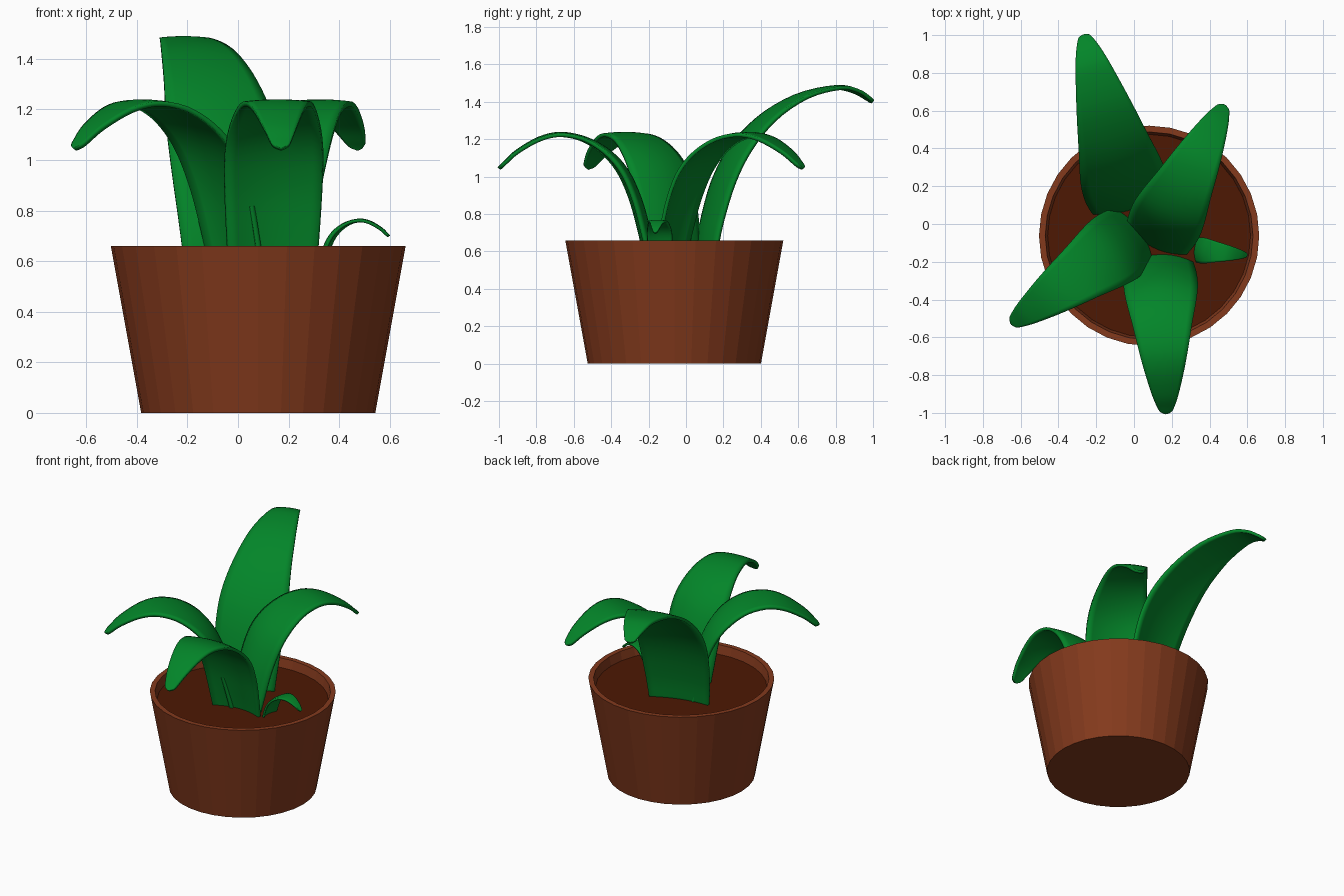
import bpy
import bmesh
import math
from mathutils import Vector

cube = bpy.data.objects.get("Cube")
if cube:
    bpy.data.objects.remove(cube, do_unlink=True)


def material(name, color):
    mat = bpy.data.materials.new(name)
    mat.use_nodes = True
    mat.diffuse_color = (*color, 1)
    bsdf = next(n for n in mat.node_tree.nodes if n.type == 'BSDF_PRINCIPLED')
    bsdf.inputs["Base Color"].default_value = (*color, 1)
    return mat


GREEN = material("leaf green", (0.001, 0.235, 0.022))
CLAY = material("terracotta", (0.23, 0.042, 0.012))
SOIL = material("dark soil", (0.075, 0.009, 0.001))
CENTER = Vector((0.08, -0.0625, 0))


def add_object(name, bm, mat):
    bmesh.ops.recalc_face_normals(bm, faces=bm.faces)
    mesh = bpy.data.meshes.new(name)
    bm.to_mesh(mesh)
    bm.free()
    mesh.materials.append(mat)
    obj = bpy.data.objects.new(name, mesh)
    bpy.context.collection.objects.link(obj)
    return obj


def lathe(name, profile, mat, sides=32):
    """Spin (radius, z) points around the pot axis, closing both ends."""
    bm = bmesh.new()
    rings = []
    for r, z in profile:
        angles = [2 * math.pi * i / sides for i in range(sides)]
        rings.append([bm.verts.new(CENTER + Vector((r * math.cos(a), r * math.sin(a), z)))
                      for a in angles])
    for low, high in zip(rings, rings[1:]):
        for i in range(sides):
            j = (i + 1) % sides
            bm.faces.new((low[i], low[j], high[j], high[i]))
    bm.faces.new(rings[0])
    bm.faces.new(rings[-1])
    return add_object(name, bm, mat)


def spline(points, steps):
    """Catmull-Rom samples through a list of vectors."""
    pts = [2 * points[0] - points[1], *points, 2 * points[-1] - points[-2]]
    out = []
    for a, b, c, d in zip(pts, pts[1:], pts[2:], pts[3:]):
        for k in range(steps):
            t = k / steps
            out.append(0.5 * (2 * b + (c - a) * t + (2 * a - 5 * b + 4 * c - d) * t * t
                              + (3 * b - a - 3 * c + d) * t ** 3))
    return out + [points[-1]]


def leaf(name, base, tip, profile, scale=1.0, curl=0.2, across=10):
    """Arching blade from (distance, height, half width) stations, cupped near its base."""
    base = Vector(base)
    out = (Vector((*tip, 0)) - Vector((base.x, base.y, 0))).normalized()
    side = out.cross(Vector((0, 0, 1)))
    stations = spline([Vector(p) * scale for p in profile], 4)
    bm = bmesh.new()
    rows = []
    for i, (s, z, w) in enumerate(stations):
        ds, dz, _ = stations[min(i + 1, len(stations) - 1)] - stations[max(i - 1, 0)]
        normal = (Vector((0, 0, ds)) - out * dz) / math.hypot(ds, dz)
        cup = 0.06 + curl * max(0, 1 - s / (0.4 * scale))
        row = []
        for k in range(across + 1):
            u = 2 * k / across - 1
            row.append(bm.verts.new(base + out * s + Vector((0, 0, z))
                                    + side * w * u - normal * cup * w * u * u))
        rows.append(row)
    for a, b in zip(rows, rows[1:]):
        for k in range(across):
            bm.faces.new((a[k], a[k + 1], b[k + 1], b[k]))
    obj = add_object(name, bm, GREEN)
    solid = obj.modifiers.new("thickness", 'SOLIDIFY')
    solid.thickness = 0.02 * max(scale, 0.6)
    solid.offset = 0
    bpy.ops.object.select_all(action='DESELECT')
    obj.select_set(True)
    bpy.context.view_layer.objects.active = obj
    bpy.ops.object.shade_smooth_by_angle(angle=math.radians(40))


# Pot with a thin rim, and the soil inside it
lathe("pot", [(0.463, 0), (0.583, 0.66), (0.55, 0.66), (0.53, 0.56)], CLAY)
lathe("soil", [(0.53, 0.57), (0.537, 0.6)], SOIL)

# Arching leaves
ARCH = [(0, 0, 0.17), (0.03, 0.13, 0.18), (0.08, 0.31, 0.19), (0.15, 0.46, 0.193),
        (0.24, 0.56, 0.182), (0.36, 0.63, 0.158), (0.5, 0.66, 0.13),
        (0.62, 0.635, 0.102), (0.74, 0.565, 0.068), (0.805, 0.505, 0.042),
        (0.825, 0.485, 0.028), (0.835, 0.473, 0.004)]
TALL = [(0, 0, 0.195), (0.03, 0.18, 0.21), (0.1, 0.41, 0.224), (0.2, 0.59, 0.22),
        (0.35, 0.745, 0.19), (0.55, 0.865, 0.148), (0.75, 0.91, 0.1),
        (0.86, 0.89, 0.068), (0.93, 0.848, 0.038), (0.945, 0.835, 0.024), (0.952, 0.83, 0.004)]

leaf("front_leaf", (0.135, -0.165, 0.57), (0.17, -1.0), ARCH)
leaf("right_leaf", (0.03, -0.035, 0.57), (-0.645, -0.525), ARCH)
leaf("left_leaf", (0.1, -0.12, 0.57), (0.48, 0.63), ARCH)
leaf("back_leaf", (-0.015, 0.08, 0.57), (-0.265, 1.0), TALL, curl=0.08)
leaf("small_leaf", (0.31, -0.135, 0.535), (0.6, -0.165), ARCH, 0.345)
